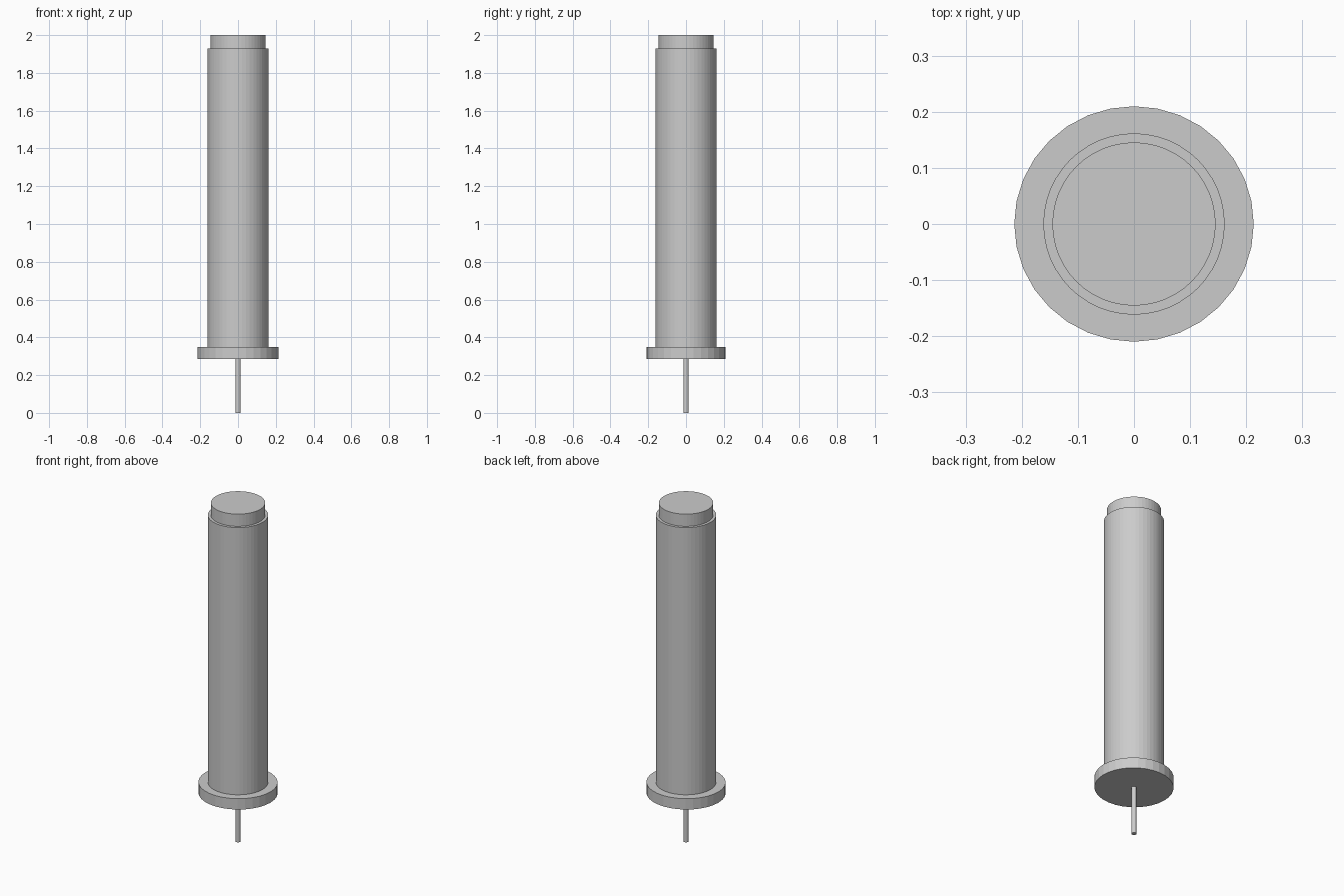
import bpy

if "Cube" in bpy.data.objects:
    bpy.data.objects.remove(bpy.data.objects["Cube"])


def cylinder(name, rx, ry, z0, z1, sides):
    """Upright cylinder from z0 to z1 with softly shaded walls and sharp rims."""
    bpy.ops.mesh.primitive_cylinder_add(
        vertices=sides, radius=1, depth=1, location=(0, 0, (z0 + z1) / 2),
        rotation=(0, 0, 1.5707963))
    ob = bpy.context.object
    ob.name = name
    bpy.ops.object.transform_apply(location=False, rotation=True, scale=False)
    ob.scale = (rx, ry, z1 - z0)
    bpy.ops.object.transform_apply(location=False, rotation=False, scale=True)
    return ob


# Thin pin below the base
cylinder("pin", 0.0135, 0.0135, 0.0, 0.30, 16)
# Wide, faceted collar (very slightly oval)
cylinder("collar", 0.2134, 0.2098, 0.286, 0.35, 32)
# Main tube
cylinder("body", 0.1616, 0.1616, 0.349, 1.928, 48)
# Narrower end cap
cylinder("end_cap", 0.1455, 0.1455, 1.92, 2.0, 48)
